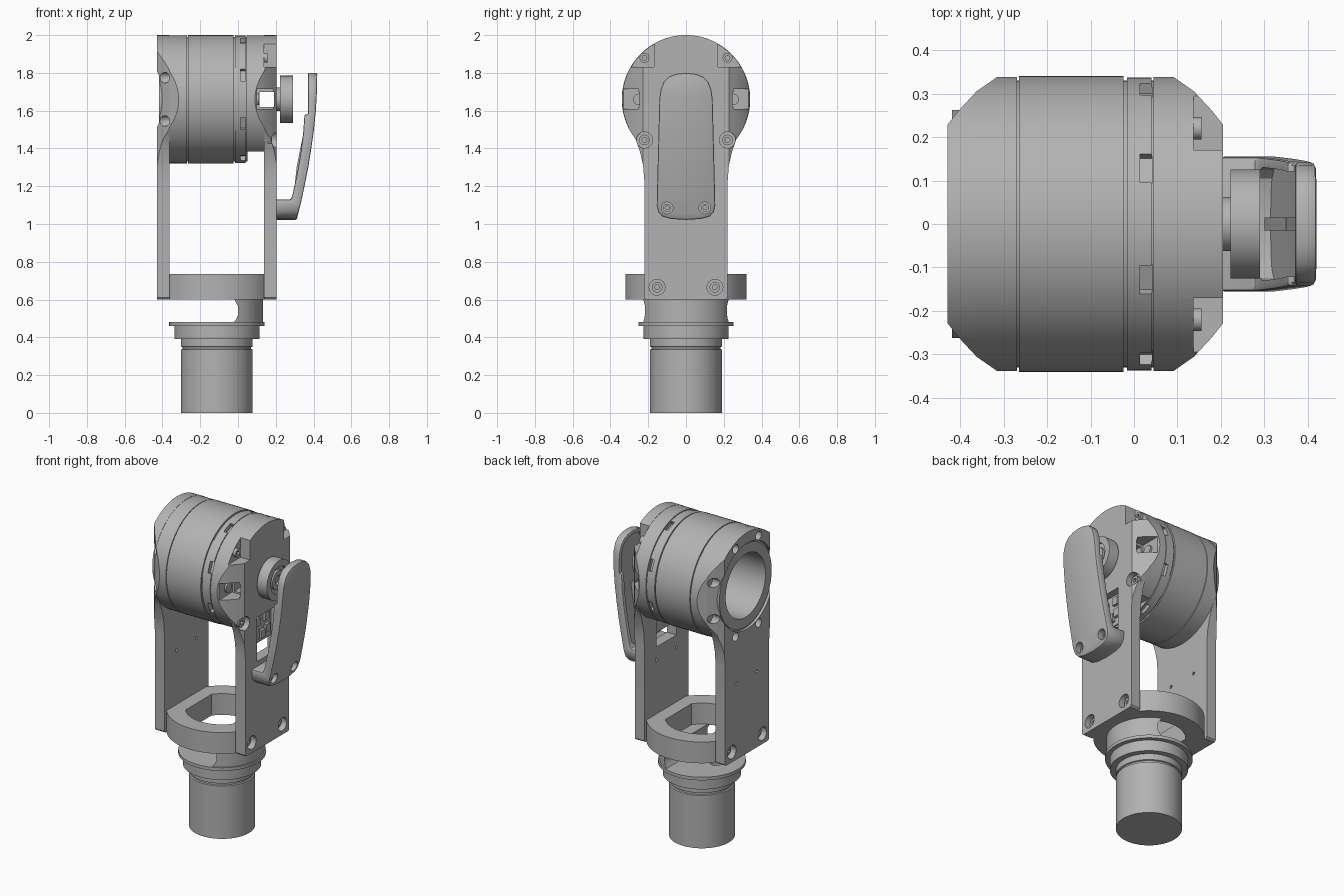
import bpy, bmesh
from math import pi, sin, cos, radians

if "Cube" in bpy.data.objects:
    bpy.data.objects.remove(bpy.data.objects["Cube"], do_unlink=True)

metal = bpy.data.materials.new("plain grey metal")
metal.use_nodes = True
GREY = (0.45, 0.45, 0.45, 1)
metal.diffuse_color = GREY
metal.node_tree.nodes["Principled BSDF"].inputs["Base Color"].default_value = GREY

C = -0.112        # x of the vertical stem axis
AXLE = 1.66       # height of the horizontal joint axis
parts = []


def place(axis, u, v, w):
    """Put profile coordinates u, v and depth w along the chosen axis."""
    return {"x": (w, u, v), "y": (u, w, v), "z": (u, v, w)}[axis]


def finish(name, bm):
    bmesh.ops.remove_doubles(bm, verts=bm.verts, dist=1e-5)
    bmesh.ops.recalc_face_normals(bm, faces=bm.faces)
    mesh = bpy.data.meshes.new(name)
    bm.to_mesh(mesh)
    bm.free()
    mesh.materials.append(metal)
    ob = bpy.data.objects.new(name, mesh)
    bpy.context.collection.objects.link(ob)
    parts.append(ob)
    return ob


def prism(name, pts, axis, a, b):
    bm = bmesh.new()
    lo = [bm.verts.new(place(axis, u, v, a)) for u, v in pts]
    hi = [bm.verts.new(place(axis, u, v, b)) for u, v in pts]
    bm.faces.new(lo)
    bm.faces.new(hi)
    for i in range(len(pts)):
        j = (i + 1) % len(pts)
        bm.faces.new((lo[i], lo[j], hi[j], hi[i]))
    return finish(name, bm)


def box(name, x0, x1, y0, y1, z0, z1):
    return prism(name, [(x0, y0), (x1, y0), (x1, y1), (x0, y1)], "z", z0, z1)


def circle(r, u=0.0, v=0.0, n=64):
    return [(u + r * cos(2 * pi * i / n), v + r * sin(2 * pi * i / n)) for i in range(n)]


def rod(name, r, u, v, axis, a, b, n=32):
    return prism(name, circle(r, u, v, n), axis, a, b)


def lathe(name, profile, axis, u, v, n=96):
    """Revolve a closed (radius, depth) profile around an axis through u, v."""
    bm = bmesh.new()
    rings = [[bm.verts.new(place(axis, u + r * cos(2 * pi * i / n), v + r * sin(2 * pi * i / n), w))
              for r, w in profile] for i in range(n)]
    m = len(profile)
    for i in range(n):
        a, b = rings[i], rings[(i + 1) % n]
        for k in range(m):
            q = (k + 1) % m
            if profile[k][0] > 0 or profile[q][0] > 0:
                bm.faces.new((a[k], a[q], b[q], b[k]))
    return finish(name, bm)


def combine(ob, op, *tools):
    for tool in tools:
        mod = ob.modifiers.new("shape", "BOOLEAN")
        mod.operation, mod.object, mod.solver = op, tool, "EXACT"
        bpy.context.view_layer.objects.active = ob
        bpy.ops.object.modifier_apply(modifier=mod.name)
        parts.remove(tool)
        bpy.data.objects.remove(tool, do_unlink=True)
    return ob


def mirrored(half):
    return half + [(-u, v) for u, v in reversed(half) if abs(u) > 1e-6]


# Stem with groove, collar and thin flange
lathe("stem", [(0, 0), (.19, 0), (.19, .335), (.182, .338), (.182, .348), (.19, .351), (.19, .39),
               (.225, .39), (.225, .46), (.252, .46), (.252, .48), (0, .48)], "z", C, 0)
combine(parts[-1], "DIFFERENCE", rod("hole", .035, C - .1, 0, "z", .42, .6))

# Offset neck joining the flange to the yoke base
neck = prism("neck", [(-.03, .47), (-.01, .495), (0, .52), (0, .565), (-.02, .602),
                      (.2, .602), (.2, .47)], "y", -.3, .3)
combine(neck, "INTERSECT", rod("trim", .244, C, 0, "z", .4, .7, 96))

# Yoke base ring, flat where the arms meet it
base = rod("yoke_base", .32, C, 0, "z", .6, .735, 96)
combine(base, "INTERSECT", box("trim", C - .252, C + .252, -.4, .4, .5, .8))
opening = rod("opening", .21, C, 0, "z", .5, .8, 64)
combine(opening, "INTERSECT", box("trim", C - .165, C + .165, -.3, .3, .4, .9))
combine(base, "DIFFERENCE", opening)

# Arm outline: straight leg flaring into a round head
arc = [(.34 * cos(radians(t)), AXLE + .34 * sin(radians(t))) for t in range(-30, 91, 4)]
arc[-1] = (0, AXLE + .34)
outline = mirrored([(.21, .6), (.22, .61), (.22, 1.22), (.227, 1.31), (.243, 1.38), (.265, 1.445)] + arc)
shoulder = [(.1, .4), (.19, .36), (.197, .342), (.25, .305), (.29, .262), (.317, .228), (.33, .21)]


def arm(name, side):
    def at(d):
        return C + side * d
    ob = prism(name, outline, "x", at(.25), at(.317))
    disc = rod("disc", .3385, 0, AXLE, "x", at(.157), at(.29), 96)
    if side > 0:
        combine(disc, "DIFFERENCE", box("trim", -.1, at(.249), -.4, .4, 1.2, 1.385))
    combine(ob, "UNION", disc)
    plan = [(at(d), y) for d, y in shoulder] + [(at(d), -y) for d, y in reversed(shoulder)]
    combine(ob, "INTERSECT", prism("plan", plan, "z", .4, 2.2))
    # Foot screws and small fixing holes
    for s in (-1, 1):
        combine(ob, "DIFFERENCE",
                rod("hole", .042, s * .153, .665, "x", at(.275), at(.4)),
                rod("hole", .01, s * .1, 1.08, "x", at(.2), at(.4), 12))
        screw(at(.27), at(.29), s * .153, .665, .028)
    return ob


def screw(x0, x1, y, z, r):
    ob = rod("screw", r, y, z, "x", x0, x1, 24)
    end = x1 + (x1 - x0)
    combine(ob, "DIFFERENCE", rod("socket", r * .5, y, z, "x", (x0 + x1) / 2, end, 6))


# Left arm with a deep bore, shallow seat and eight screw holes
left = arm("left_arm", -1)
combine(left, "DIFFERENCE", rod("bore", .2, 0, AXLE, "x", -.5, -.2, 96),
        rod("seat", .272, 0, AXLE, "x", -.5, -.412, 96))
for k in range(8):
    a = radians(22.5 + 45 * k)
    combine(left, "DIFFERENCE", rod("hole", .028, .3 * cos(a), AXLE + .3 * sin(a), "x", -.5, -.36, 24))
lathe("bearing_ring", [(.2, -.40), (.262, -.40), (.262, -.418), (.2, -.418)], "x", 0, AXLE)

# Right arm with stepped corners, side windows and a service opening
right = arm("right_arm", 1)
combine(right, "DIFFERENCE", box("slot", .115, .19, -.5, .5, 1.62, 1.70),
        box("service", .1, .3, -.1, .1, 1.16, 1.44))
for s in (-1, 1):
    y0, y1 = sorted((s * .17, s * .5))
    w0, w1 = sorted((s * .2, s * .5))
    combine(right, "DIFFERENCE", box("corner", .137, .3, y0, y1, 1.83, 2.1),
            box("window", .1, .186, w0, w1, 1.61, 1.715),
            rod("hole", .043, s * .22, 1.445, "x", .16, .3))
    screw(.12, .155, s * .22, 1.88, .026)
    screw(.15, .18, s * .22, 1.445, .028)
    rod("window_pin", .03, s * .25, AXLE, "x", .095, .112, 24)

# Joint drum with grooves, blind bore and rim notches
drum = lathe("drum", [(.2, -.29), (.33, -.29), (.33, -.264), (.34, -.264), (.34, -.024), (.33, -.024),
                      (.33, -.016), (.337, -.016), (.337, .04), (.33, .04), (.33, .049),
                      (0, .049), (0, 0), (.2, 0)], "x", 0, AXLE)
for k in range(8):
    a = radians(22.5 + 45 * k)
    pts = [(r * cos(a) - t * sin(a), AXLE + r * sin(a) + t * cos(a))
           for r, t in ((.31, -.035), (.4, -.035), (.4, .035), (.31, .035))]
    combine(drum, "DIFFERENCE", prism("notch", pts, "x", .014, .041))

# Circuit board in the service opening
box("circuit_board", .15, .16, -.1, .1, 1.24, 1.44)
for y, z in ((-.06, 1.3), (0, 1.29), (.05, 1.31), (-.05, 1.38), (.04, 1.39)):
    box("chip", .158, .178, y - .02, y + .02, z - .025, z + .025)

# Encoder hub and knob
rod("hub", .062, 0, AXLE, "x", .19, .23, 48)
lathe("knob", [(0, .222), (.125, .222), (.125, .29), (.085, .29), (.085, .27), (.06, .27),
               (.06, .285), (.03, .285), (.03, .265), (0, .265)], "x", 0, AXLE)

# Curved hollow cover on a solid foot
outer = [(.31, 1.02), (.335, 1.12), (.352, 1.2), (.372, 1.3), (.388, 1.4), (.402, 1.5),
         (.412, 1.6), (.418, 1.7), (.42, 1.81)]
inner = [(.37, 1.81), (.37, 1.58), (.352, 1.58), (.345, 1.48), (.332, 1.38), (.313, 1.27),
         (.29, 1.16), (.28, 1.13), (.2, 1.13), (.2, 1.02)]
cover = prism("cover", outer + inner, "y", -.2, .2)
face = mirrored([(0, 1.022), (.08, 1.027), (.125, 1.04), (.148, 1.065), (.155, 1.1), (.141, 1.66),
                 (.134, 1.71), (.118, 1.752), (.09, 1.78), (.05, 1.795), (0, 1.8)])
combine(cover, "INTERSECT", prism("face", face, "x", .1, .5))
bevel = cover.modifiers.new("edge", "BEVEL")
bevel.width, bevel.segments, bevel.angle_limit = .008, 2, radians(60)
bpy.context.view_layer.objects.active = cover
bpy.ops.object.modifier_apply(modifier=bevel.name)
hollow = prism("hollow", [(x - .022, z) for x, z in outer[1:]] + [(.2, 1.81), (.2, 1.15)], "y", -.2, .2)
combine(hollow, "INTERSECT", prism("core", [(y * .84, AXLE + (z - AXLE) * .84) for y, z in face], "x", .1, .5))
combine(cover, "DIFFERENCE", hollow)
for s in (-1, 1):
    combine(cover, "DIFFERENCE", rod("hole", .031, s * .1, 1.085, "x", .29, .5))
    screw(.27, .30, s * .1, 1.085, .022)
prism("cover_rib", [(.30, 1.2), (.34, 1.2), (.385, 1.46), (.35, 1.5), (.31, 1.3)], "y", -.015, .015)

# Smooth round surfaces, keep hard edges
bpy.ops.object.select_all(action="DESELECT")
for ob in parts:
    ob.select_set(True)
bpy.context.view_layer.objects.active = cover
bpy.ops.object.shade_smooth_by_angle(angle=radians(30))
